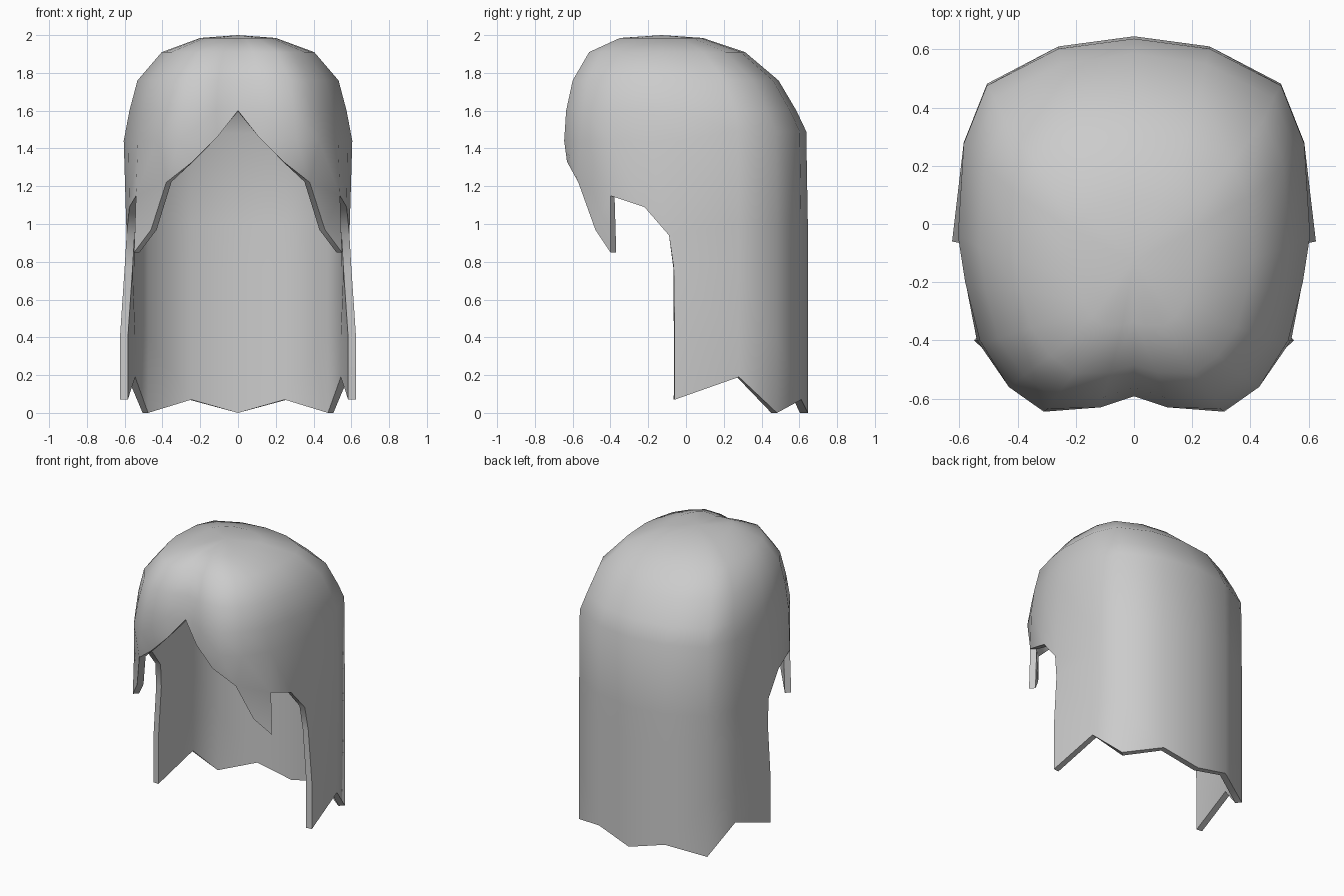
import bpy, bmesh

if "Cube" in bpy.data.objects:
    bpy.data.objects.remove(bpy.data.objects["Cube"])

# Plan of the right half of the head, front centre round to back centre
plan = [(0, -0.6), (0.12, -0.64), (0.31, -0.645), (0.43, -0.55), (0.53, -0.4), (0.58, -0.2),
        (0.605, -0.03), (0.585, 0.3), (0.505, 0.485), (0.26, 0.61), (0, 0.645)]
# Dome rings: height, x scale, y scale, y shift
rings = [(1.985, 0.33, 0.34, -0.13), (1.91, 0.667, 0.64, -0.1),
         (1.76, 0.88, 0.845, -0.055), (1.6, 0.95, 0.945, -0.025)]


def back_lock(x, y, bottom):
    """Points of one long lock hanging down the back."""
    return [(x, y * 0.987, 1.49), (x, y, 1.0), (x, y, 0.77), (x, y, 0.4), (x, y, bottom)]


# Points below the dome for every column
lower = [
    [],
    [(0.11, -0.625, 1.46)],
    [(0.31, -0.645, 1.44), (0.24, -0.63, 1.33)],
    [(0.43, -0.56, 1.44), (0.38, -0.57, 1.22)],
    [(0.53, -0.4, 1.44), (0.54, -0.4, 1.15)],
    [(0.58, -0.2, 1.44), (0.575, -0.22, 1.09)],
    [(0.605, -0.04, 1.44), (0.59, -0.09, 0.94), (0.6, -0.065, 0.77),
     (0.625, -0.06, 0.4), (0.625, -0.06, 0.07)],
    back_lock(0.585, 0.28, 0.19),
    back_lock(0.505, 0.482, 0),
    back_lock(0.26, 0.61, 0.07),
    back_lock(0, 0.645, 0),
]

# Half of the hair surface
bm = bmesh.new()
crown = bm.verts.new((0, -0.13, 2.0))
cols = []
for i, (x, y) in enumerate(plan):
    pts = [(x * sx, y * sy + dy, z) for z, sx, sy, dy in rings] + lower[i]
    cols.append([bm.verts.new(p) for p in pts])
for i in range(len(cols) - 1):
    a, b = cols[i], cols[i + 1]
    bm.faces.new((crown, a[0], b[0]))
    n = min(len(a), len(b))
    for k in range(n - 1):
        bm.faces.new((a[k], a[k + 1], b[k + 1], b[k]))
    if i < 2:  # fringe steps down towards the side
        bm.faces.new((a[n - 1], b[n], b[n - 1]))

# Pointed strand in front of the ear
s1 = bm.verts.new((0.46, -0.48, 0.97))
s2 = bm.verts.new((0.55, -0.4, 0.85))
bm.faces.new((cols[3][-1], s1, cols[4][-1]))
bm.faces.new((s1, s2, cols[4][-1]))

me = bpy.data.meshes.new("long_hair")
bm.to_mesh(me)
bm.free()
hair = bpy.data.objects.new("long_hair", me)
bpy.context.collection.objects.link(hair)
bpy.context.view_layer.objects.active = hair
hair.select_set(True)

# Mirror to the left side and give the hair its thickness
mir = hair.modifiers.new("mirror", 'MIRROR')
mir.use_clip = True
sol = hair.modifiers.new("thickness", 'SOLIDIFY')
sol.thickness = 0.042
sol.offset = -1
for m in ("mirror", "thickness"):
    bpy.ops.object.modifier_apply(modifier=m)
bpy.ops.object.shade_smooth_by_angle(angle=0.9)
